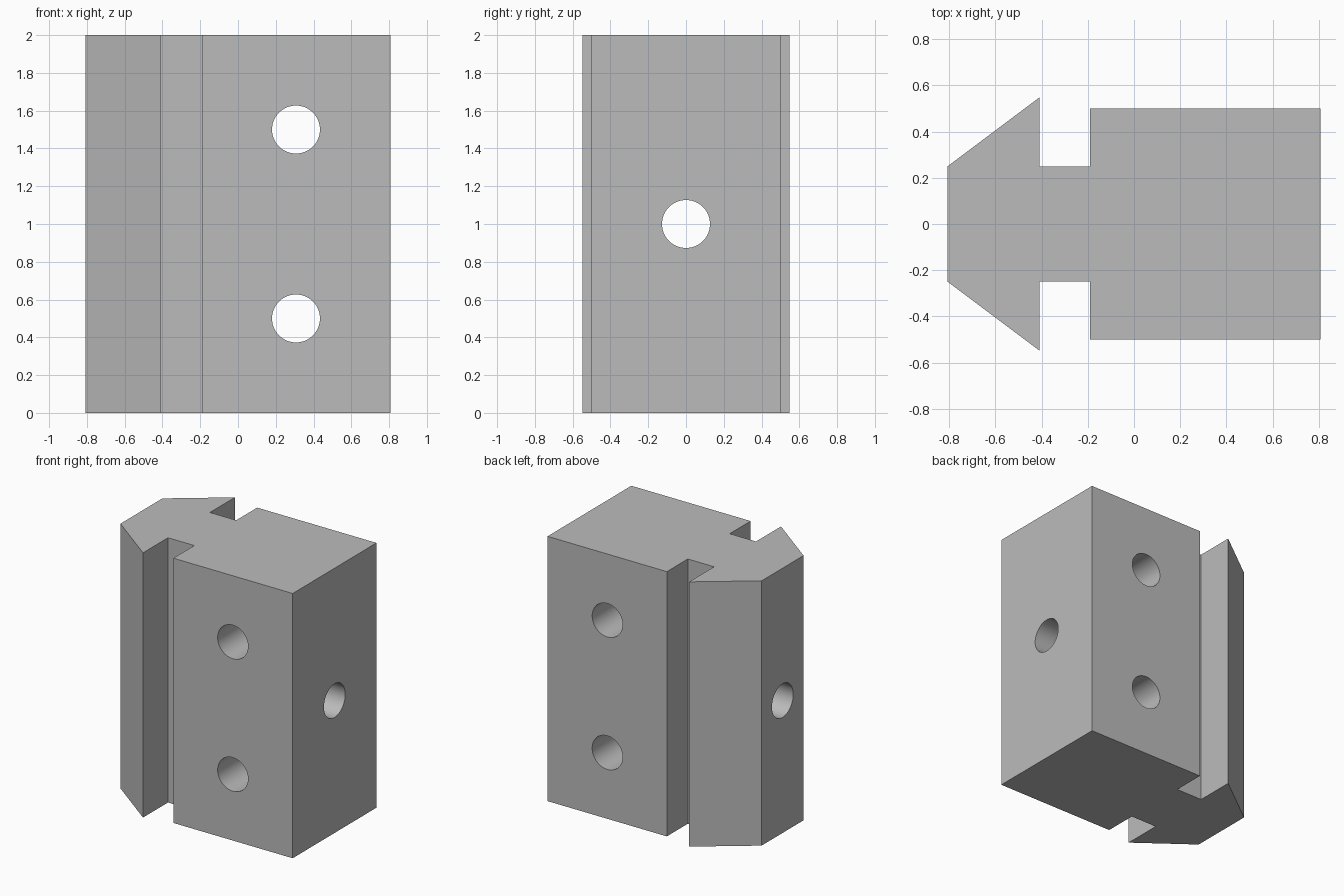
import bpy
import bmesh
from math import pi, radians
from mathutils import Matrix

default = bpy.data.objects.get("Cube")
if default:
    bpy.data.objects.remove(default, do_unlink=True)

HEIGHT = 2.0
HOLE_RADIUS = 0.127

grey = bpy.data.materials.new("plain grey")
grey.use_nodes = True
colour = (0.5, 0.5, 0.5, 1)
grey.diffuse_color = colour
grey.node_tree.nodes["Principled BSDF"].inputs["Base Color"].default_value = colour


def make_object(name, bm):
    bmesh.ops.recalc_face_normals(bm, faces=bm.faces)
    mesh = bpy.data.meshes.new(name)
    bm.to_mesh(mesh)
    bm.free()
    mesh.materials.append(grey)
    obj = bpy.data.objects.new(name, mesh)
    bpy.context.collection.objects.link(obj)
    return obj


# Block with an arrow-shaped rail: half outline mirrored across y, then extruded
half = [(-0.807, 0.25), (-0.41, 0.548), (-0.41, 0.25),
        (-0.19, 0.25), (-0.19, 0.5), (0.807, 0.5)]
outline = half + [(x, -y) for x, y in reversed(half)]
bm = bmesh.new()
base = bm.faces.new([bm.verts.new((x, y, 0)) for x, y in outline])
top = bmesh.ops.extrude_face_region(bm, geom=[base], use_keep_orig=True)
bmesh.ops.translate(bm, vec=(0, 0, HEIGHT),
                    verts=[v for v in top["geom"] if isinstance(v, bmesh.types.BMVert)])
block = make_object("slotted_block", bm)


# Through holes: two front to back, one side to side
def drill(name, location, axis):
    bm = bmesh.new()
    bmesh.ops.create_cone(bm, cap_ends=True, segments=64, radius1=HOLE_RADIUS,
                          radius2=HOLE_RADIUS, depth=3,
                          matrix=Matrix.Translation(location) @ Matrix.Rotation(pi / 2, 4, axis))
    cutter = make_object(name, bm)
    cutter.hide_render = True
    bpy.context.view_layer.objects.active = block
    cut = block.modifiers.new(name, 'BOOLEAN')
    cut.operation = 'DIFFERENCE'
    cut.solver = 'EXACT'
    cut.object = cutter
    bpy.ops.object.modifier_apply(modifier=cut.name)
    bpy.data.objects.remove(cutter, do_unlink=True)


drill("lower_cross_hole", (0.307, 0, 0.5), 'X')
drill("upper_cross_hole", (0.307, 0, 1.5), 'X')
drill("long_hole", (0, 0, 1), 'Y')

# Smooth bores, sharp block edges
bpy.ops.object.select_all(action='DESELECT')
block.select_set(True)
bpy.context.view_layer.objects.active = block
bpy.ops.object.shade_smooth_by_angle(angle=radians(30))
